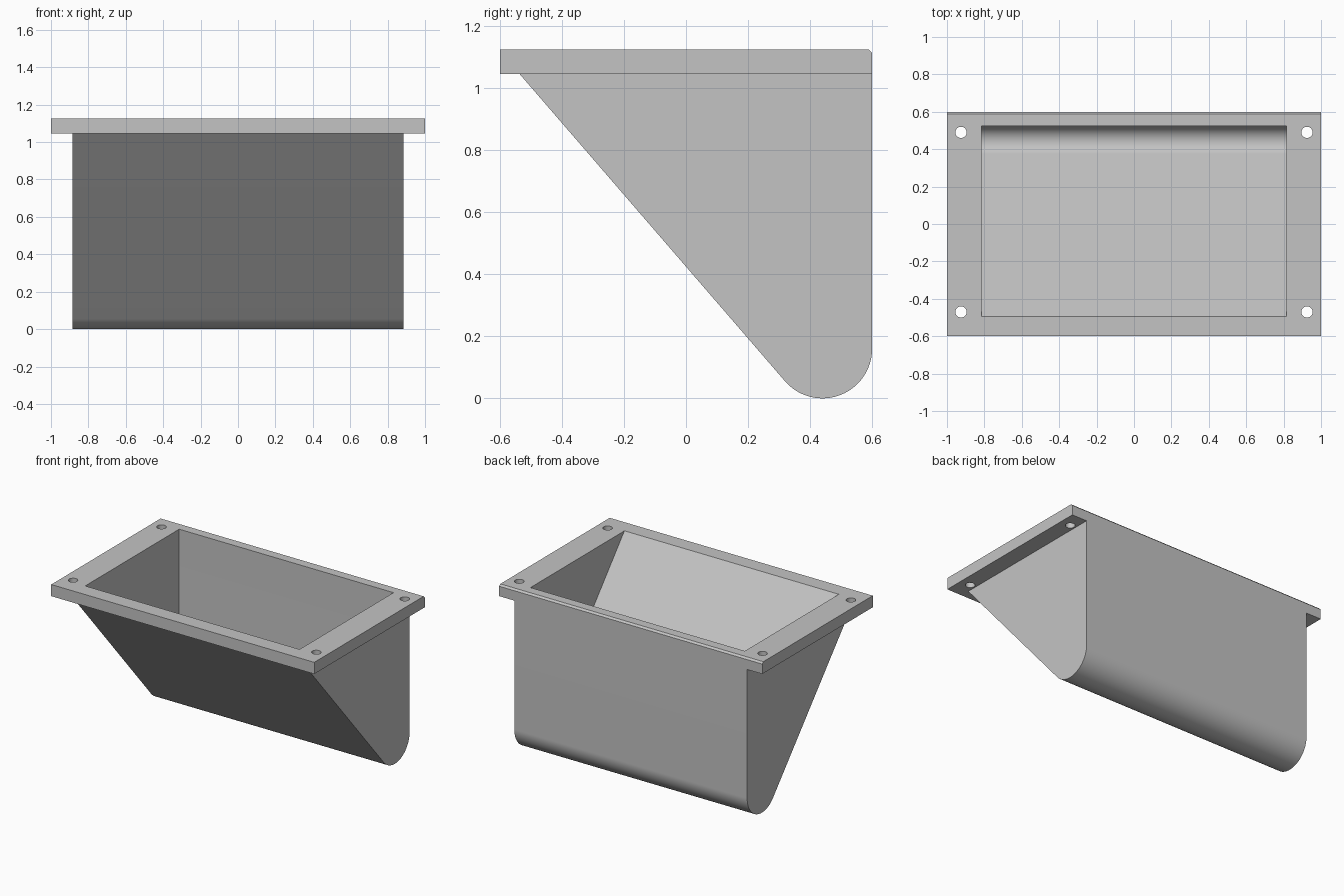
import bpy, bmesh, math
from mathutils import Matrix

default = bpy.data.objects.get("Cube")
if default:
    bpy.data.objects.remove(default, do_unlink=True)

grey = bpy.data.materials.new("plain grey")
grey.use_nodes = True
COLOUR = (0.55, 0.55, 0.55, 1)
grey.diffuse_color = COLOUR
grey.node_tree.nodes["Principled BSDF"].inputs["Base Color"].default_value = COLOUR

CENTRE = (0.44, 0.16)      # axis of the rounded bottom, in y and z
RIM_BOTTOM, TOP = 1.045, 1.125


def make_object(name, bm):
    bmesh.ops.recalc_face_normals(bm, faces=bm.faces[:])
    mesh = bpy.data.meshes.new(name)
    bm.to_mesh(mesh)
    bm.free()
    mesh.materials.append(grey)
    obj = bpy.data.objects.new(name, mesh)
    bpy.context.collection.objects.link(obj)
    return obj


def prism(name, profile, half_width):
    """Extrude a y-z profile along x, centred on x = 0."""
    bm = bmesh.new()
    face = bm.faces.new([bm.verts.new((-half_width, y, z)) for y, z in profile])
    side = bmesh.ops.extrude_face_region(bm, geom=[face])["geom"]
    moved = [v for v in side if isinstance(v, bmesh.types.BMVert)]
    bmesh.ops.translate(bm, verts=moved, vec=(2 * half_width, 0, 0))
    return make_object(name, bm)


def rounded_bottom(start, radius, steps=48):
    """Arc from the tangent of the sloping wall round to the upright back wall."""
    dy, dz = start[0] - CENTRE[0], start[1] - CENTRE[1]
    first = math.atan2(dz, dy) + math.acos(radius / math.hypot(dy, dz))
    for i in range(steps + 1):
        a = first + (2 * math.pi - first) * i / steps
        yield CENTRE[0] + radius * math.cos(a), CENTRE[1] + radius * math.sin(a)


def combine(target, tool, operation):
    mod = target.modifiers.new(operation.lower(), "BOOLEAN")
    mod.operation, mod.solver, mod.object = operation, "EXACT", tool
    bpy.context.view_layer.objects.active = target
    bpy.ops.object.modifier_apply(modifier=mod.name)
    bpy.data.objects.remove(tool, do_unlink=True)


# Tapered bin body, its top buried in the rim
corner = (-0.536, RIM_BOTTOM)
body = [corner, *rounded_bottom(corner, 0.16), (0.6, 1.085), (-0.536, 1.085)]
bin_body = prism("hopper_bin", body, 0.885)

# Mounting rim with a chamfered back edge
rim = prism("rim", [(-0.6, RIM_BOTTOM), (0.6, RIM_BOTTOM), (0.6, TOP - 0.012),
                    (0.588, TOP), (-0.6, TOP)], 1.0)
combine(bin_body, rim, "UNION")

# Hollow inside, running out through the top
mouth = (-0.581, 1.225)
cavity = prism("cavity", [mouth, *rounded_bottom(mouth, 0.085), (0.525, 1.225)], 0.815)
combine(bin_body, cavity, "DIFFERENCE")

# Four screw holes through the rim corners
bm = bmesh.new()
for x in (-0.925, 0.925):
    for y in (-0.47, 0.49):
        bmesh.ops.create_cone(bm, cap_ends=True, segments=32, radius1=0.03, radius2=0.03,
                              depth=0.3, matrix=Matrix.Translation((x, y, 1.085)))
combine(bin_body, make_object("screw_holes", bm), "DIFFERENCE")

# Smooth curves, sharp corners
bpy.ops.object.select_all(action="DESELECT")
bin_body.select_set(True)
bpy.context.view_layer.objects.active = bin_body
bpy.ops.object.shade_smooth_by_angle(angle=math.radians(30))
